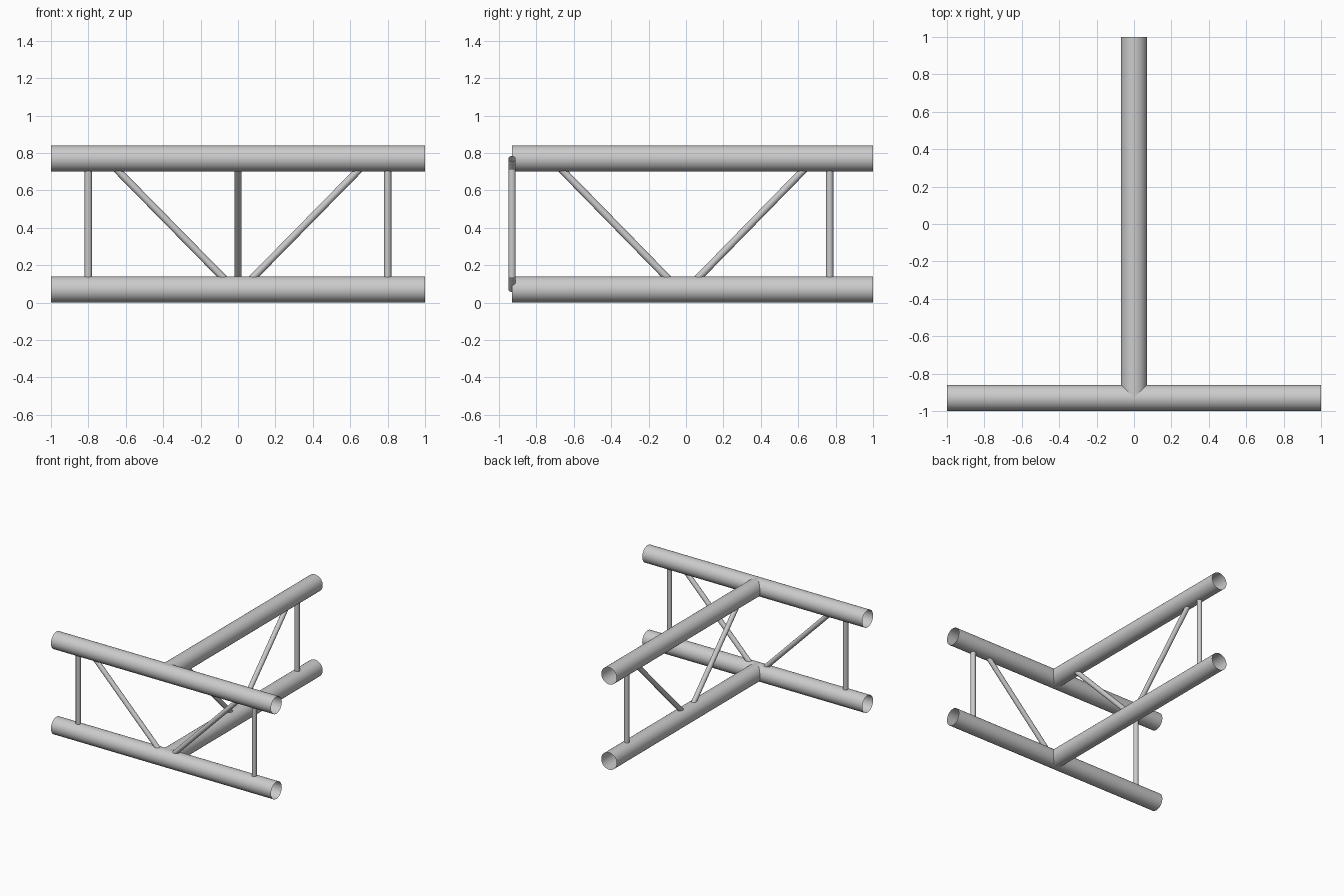
import bpy, bmesh
from mathutils import Vector

if "Cube" in bpy.data.objects:
    bpy.data.objects.remove(bpy.data.objects["Cube"])

CHORD_R, BRACE_R = 0.07, 0.0195
LOW, HIGH = 0.07, 0.77      # chord axis heights
FRONT_Y = -0.93             # axis of the cross truss


def tube(name, start, end, radius, sides):
    """Open thin-walled tube between two points."""
    a, b = Vector(start), Vector(end)
    bm = bmesh.new()
    bmesh.ops.create_cone(bm, cap_ends=False, segments=sides,
                          radius1=radius, radius2=radius, depth=(b - a).length)
    for f in bm.faces:
        f.smooth = True
    mesh = bpy.data.meshes.new(name)
    bm.to_mesh(mesh)
    bm.free()
    ob = bpy.data.objects.new(name, mesh)
    ob.location = (a + b) / 2
    ob.rotation_mode = 'QUATERNION'
    ob.rotation_quaternion = (b - a).to_track_quat('Z', 'Y')
    bpy.context.collection.objects.link(ob)
    return ob


# Main chords of the cross truss and the stem truss
for level, z in (("lower", LOW), ("upper", HIGH)):
    tube(f"{level}_cross_chord", (-1, FRONT_Y, z), (1, FRONT_Y, z), CHORD_R, 48)
    tube(f"{level}_stem_chord", (0, FRONT_Y, z), (0, 1, z), CHORD_R, 48)

# Cross truss posts and diagonals, mirrored in x
for side, s in (("left", -1), ("right", 1)):
    tube(f"{side}_cross_post", (s * 0.8, FRONT_Y, 0.13), (s * 0.8, FRONT_Y, 0.715), BRACE_R, 24)
    tube(f"{side}_cross_diagonal", (s * 0.018, FRONT_Y, LOW), (s * 0.706, FRONT_Y, HIGH), BRACE_R, 24)

# Stem truss diagonals, mirrored about the stem's middle, and its end post
mid = -0.017
for side, s in (("front", -1), ("back", 1)):
    tube(f"{side}_stem_diagonal", (0, mid + s * 0.022, LOW), (0, mid + s * 0.706, HIGH), BRACE_R, 24)
tube("stem_end_post", (0, 0.768, 0.13), (0, 0.768, 0.715), BRACE_R, 24)
